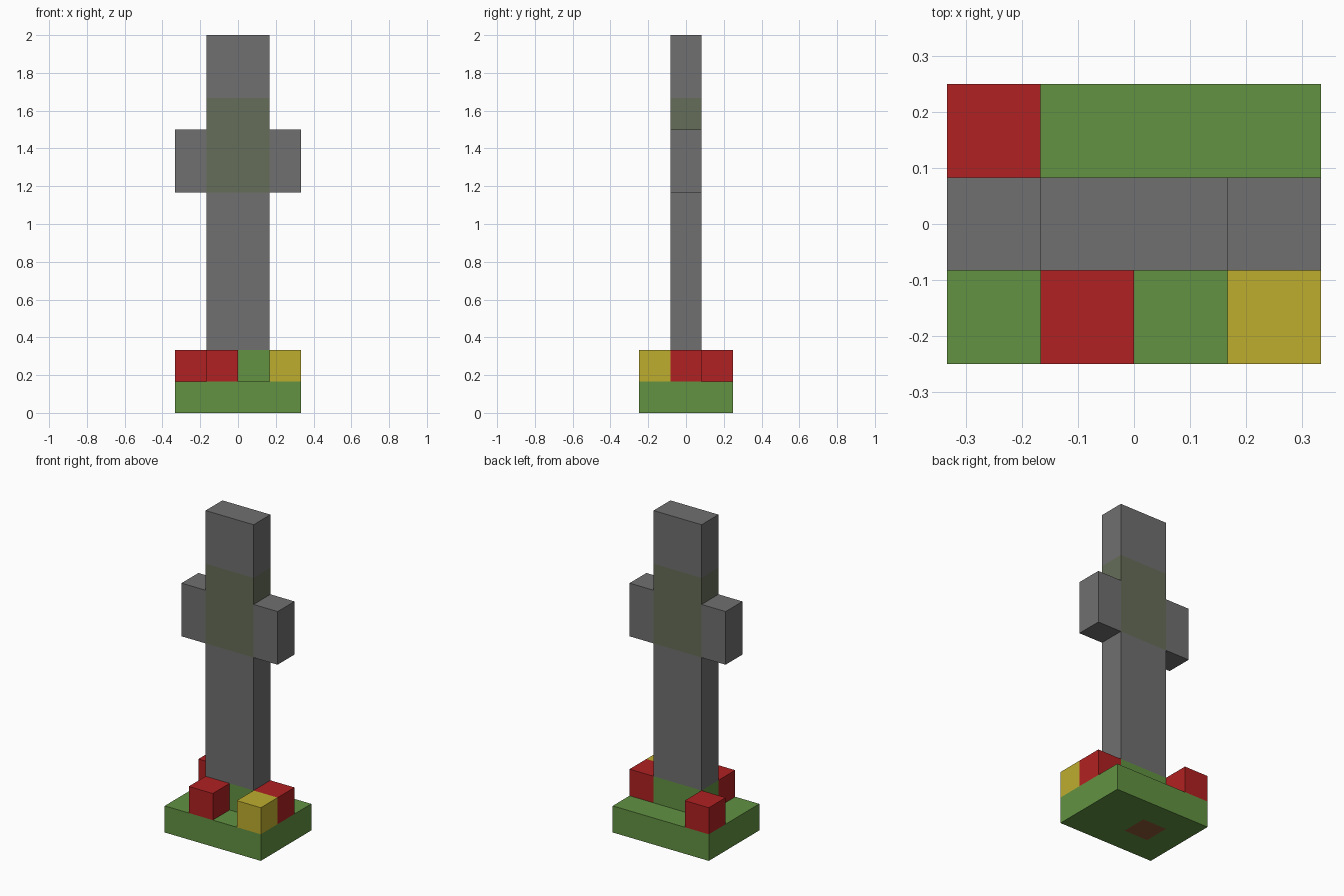
import bpy
import bmesh

cube = bpy.data.objects.get("Cube")
if cube:
    bpy.data.objects.remove(cube, do_unlink=True)

U = 1 / 6  # one block


def material(name, rgb):
    """Flat material from 0-255 sRGB values, stored as linear."""
    lin = [((c / 255 + 0.055) / 1.055) ** 2.4 for c in rgb] + [1]
    mat = bpy.data.materials.new(name)
    mat.use_nodes = True
    mat.diffuse_color = lin
    bsdf = next(n for n in mat.node_tree.nodes if n.type == 'BSDF_PRINCIPLED')
    bsdf.inputs["Base Color"].default_value = lin
    return mat


GRASS = material("grass green", (98, 146, 66))
STONE = material("stone grey", (112, 112, 112))
MOSS = material("mossy stone", (101, 109, 88))
RED = material("petal red", (177, 33, 34))
YELLOW = material("petal yellow", (190, 173, 47))
SOIL = material("soil brown", (145, 92, 52))


def finish(name, bm, mats):
    bmesh.ops.recalc_face_normals(bm, faces=bm.faces)
    mesh = bpy.data.meshes.new(name)
    bm.to_mesh(mesh)
    bm.free()
    for mat in mats:
        mesh.materials.append(mat)
    obj = bpy.data.objects.new(name, mesh)
    bpy.context.scene.collection.objects.link(obj)
    return obj


def box(name, lo, hi, mat):
    """Box between two corners given in blocks."""
    bm = bmesh.new()
    bmesh.ops.create_cube(bm, size=1)
    for v in bm.verts:
        v.co = [(b if c > 0 else a) * U for c, a, b in zip(v.co, lo, hi)]
    return finish(name, bm, [mat])


# Grass base, gridded in blocks so one underside cell can be soil
bm = bmesh.new()
bmesh.ops.create_grid(bm, x_segments=4, y_segments=3, size=0.5)
for v in bm.verts:
    v.co.x *= 4 * U
    v.co.y *= 3 * U
top = bmesh.ops.extrude_face_region(bm, geom=bm.faces[:], use_keep_orig=True)["geom"]
for v in top:
    if isinstance(v, bmesh.types.BMVert):
        v.co.z = U
for f in bm.faces:
    c = f.calc_center_median() / U
    if c.z < 0.01 and abs(c.y) < 0.5 and -1 < c.x < 0:
        f.material_index = 1
finish("grass_base", bm, [GRASS, SOIL])

# Upright column, cut at the heights where its colour changes
bm = bmesh.new()
bmesh.ops.create_cube(bm, size=1)
for v in bm.verts:
    v.co = (v.co.x * 2 * U, v.co.y * U, (12 if v.co.z > 0 else 1) * U)
for level in (2, 7, 10):
    bmesh.ops.bisect_plane(bm, geom=bm.verts[:] + bm.edges[:] + bm.faces[:],
                           plane_co=(0, 0, level * U), plane_no=(0, 0, 1))
for f in bm.faces:
    z = f.calc_center_median().z / U
    f.material_index = 1 if z < 2 else 2 if 7 < z < 10 else 0
finish("stone_column", bm, [STONE, GRASS, MOSS])

# Cross arms
for side, x in (("right", -2), ("left", 1)):
    box(side + "_arm", (x, -0.5, 7), (x + 1, 0.5, 9), STONE)

# Flower blocks on the grass
for name, x, y, mat in (("front_red_flower", -1, -1.5, RED),
                        ("back_red_flower", -2, 0.5, RED),
                        ("side_red_flower", 1, -0.5, RED),
                        ("yellow_flower", 1, -1.5, YELLOW)):
    box(name, (x, y, 1), (x + 1, y + 1, 2), mat)
